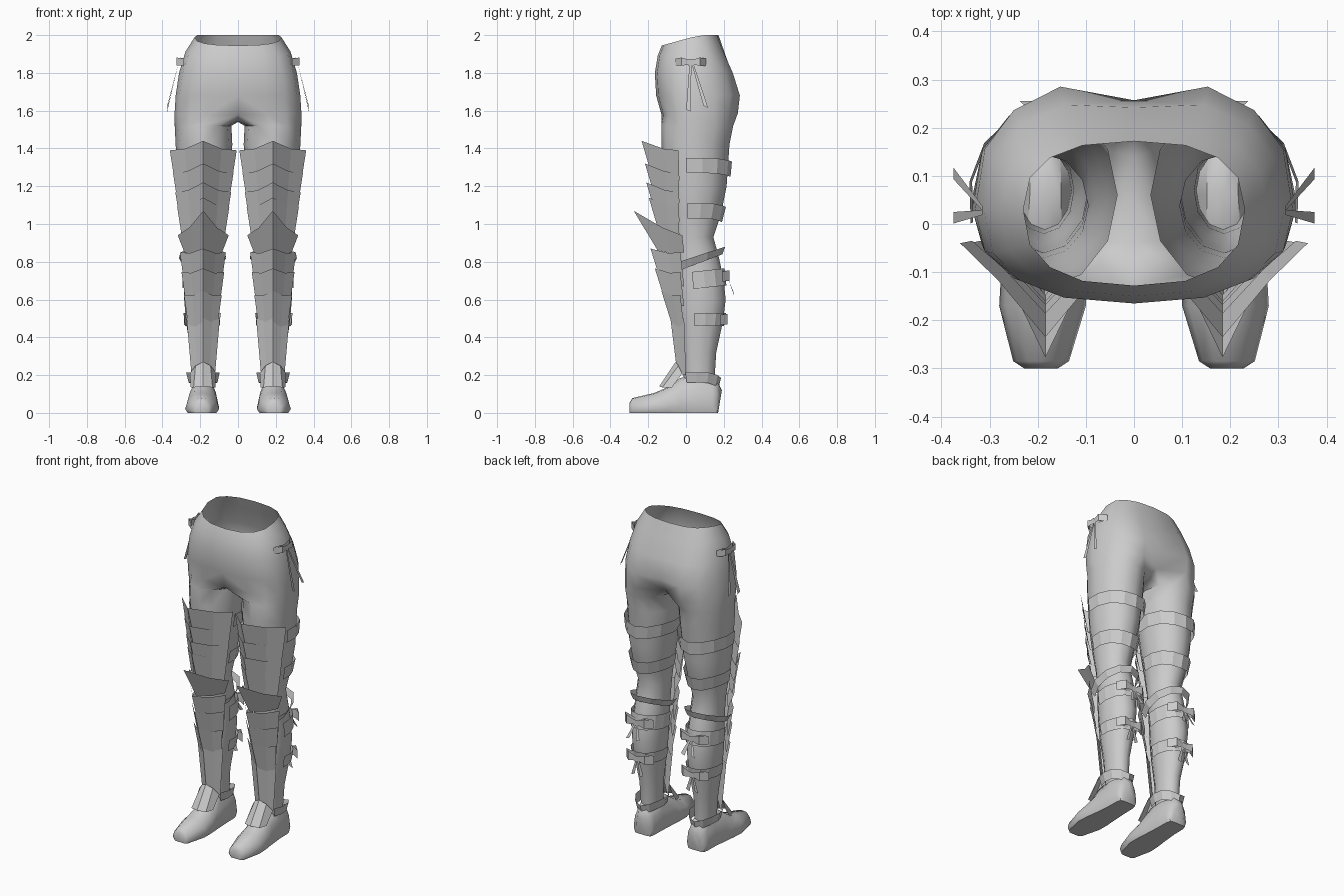
import bpy, bmesh, math
from mathutils import Vector

if "Cube" in bpy.data.objects:
    bpy.data.objects.remove(bpy.data.objects["Cube"])

grey = bpy.data.materials.new("light_grey")
grey.diffuse_color = (0.6, 0.6, 0.6, 1)
grey.use_nodes = True
grey.node_tree.nodes["Principled BSDF"].inputs["Base Color"].default_value = grey.diffuse_color


def make(name, verts, faces, smooth=None):
    """Mesh for the +x half, mirrored to the other side."""
    bm = bmesh.new()
    vs = [bm.verts.new(v) for v in verts]
    for f in faces:
        bm.faces.new([vs[i] for i in f])
    bmesh.ops.recalc_face_normals(bm, faces=bm.faces)
    me = bpy.data.meshes.new(name)
    bm.to_mesh(me)
    bm.free()
    me.materials.append(grey)
    ob = bpy.data.objects.new(name, me)
    bpy.context.collection.objects.link(ob)
    bpy.context.view_layer.objects.active = ob
    ob.select_set(True)
    if smooth:
        bpy.ops.object.shade_smooth_by_angle(angle=math.radians(smooth))
    mod = ob.modifiers.new("mirror", 'MIRROR')
    mod.use_clip = True
    bpy.ops.object.modifier_apply(modifier="mirror")
    ob.select_set(False)
    return ob


def grid(rows, cols, closed=False, start=0):
    n = cols if closed else cols - 1
    return [(start + r * cols + i, start + r * cols + (i + 1) % cols,
             start + (r + 1) * cols + (i + 1) % cols, start + (r + 1) * cols + i)
            for r in range(rows - 1) for i in range(n)]


# Leg sections: z, inner x, outer x, front y, back y
LEG = [(1.52, .035, .335, -.13, .25), (1.42, .03, .33, -.13, .23), (1.2, .055, .32, -.11, .215),
       (1.05, .08, .30, -.09, .185), (.93, .095, .28, -.07, .145), (.82, .095, .28, -.06, .175),
       (.7, .095, .285, -.055, .2), (.6, .095, .285, -.05, .21), (.48, .105, .275, -.04, .195),
       (.32, .125, .25, -.02, .16), (.16, .13, .24, -.01, .15)]


def leg_at(z):
    for a, b in zip(LEG, LEG[1:]):
        if b[0] <= z <= a[0]:
            t = (a[0] - z) / (a[0] - b[0])
            return [p + (q - p) * t for p, q in zip(a[1:], b[1:])]
    return LEG[-1][1:]


def leg_point(z, deg, off=0.0):
    x0, x1, y0, y1 = leg_at(z)
    c, s = math.cos(math.radians(deg)), math.sin(math.radians(deg))
    return Vector(((x0 + x1) / 2 + ((x1 - x0) / 2 + off) * c,
                   (y0 + y1) / 2 + ((y1 - y0) / 2 + off) * s, z))


# Hips: half rings from front centre to back centre, open at the waist
# front z, back z, half width, front y, back y, cleft depth
HIPS = [(1.945, 2.0, .23, -.128, .172, 0), (1.89, 1.92, .278, -.15, .205, .005),
        (1.80, 1.80, .312, -.165, .262, .02), (1.68, 1.68, .33, -.158, .302, .045),
        (1.58, 1.585, .336, -.13, .29, .09)]
verts = []
for zf, zb, a, yf, yb, cleft in HIPS:
    for i in range(9):
        t = math.radians(-90 + 22.5 * i)
        s = math.sin(t)
        x = a * max(math.cos(t), 0) ** .8 if 0 < i < 8 else 0
        y = .03 + (yb - .03 if s > 0 else .03 - yf) * math.copysign(abs(s) ** .8, s)
        if i == 8:
            y -= cleft
        verts.append((x, y, zf + (zb - zf) * min(1, max(0, (y - yf) / (yb - yf)) * 1.5)))
faces = grid(5, 9)
# Crotch points, then closed leg rings
verts += [(0, .14, 1.55), (0, .05, 1.54), (0, -.04, 1.545)]
base = len(verts)
for z, *_ in LEG:
    verts += [leg_point(z, -120 + 30 * i) for i in range(12)]
top = list(range(36, 48))
faces += [(top[i], top[(i + 1) % 12], base + (i + 1) % 12, base + i) for i in range(12)]
faces += grid(len(LEG), 12, True, base)
make("hips_and_legs", verts, faces, 60)

# Shoes: sections along y with centre x, half width, height
SHOE = [(-.3, .193, .035, .05), (-.285, .193, .058, .078), (-.17, .19, .09, .105), (-.1, .188, .088, .135),
        (-.03, .186, .08, .185), (.06, .184, .072, .2), (.14, .184, .07, .19), (.165, .184, .062, .17),
        (.19, .184, .04, .12)]
verts = []
for y, cx, w, h in SHOE:
    for u, v in ((-.85, 0), (-1, .2), (-.85, .6), (-.45, .95), (0, 1), (.45, .95), (.85, .6), (1, .2), (.85, 0)):
        yy = y - .02 * (1 - v) if y > .17 else y
        verts.append((cx + u * w, yy, h * v))
faces = grid(len(SHOE), 9, True) + [tuple(range(9)), tuple(range(72, 81))]
make("shoes", verts, faces, 50)


def plate(name, cx, top, bottom):
    """Ridged plate; each row is ridge y, ridge z, side y, side z, half width."""
    verts = []
    for ry, rz, sy, sz, w in (top, bottom):
        for u in (-1, -.55, 0, .55, 1):
            k = {0: 0, .55: .6, 1: 1}[abs(u)]
            lift = -.012 if abs(u) == .55 else 0
            verts.append((cx + u * w, ry + (sy - ry) * k, rz + (sz - rz) * k + lift))
    make(name, verts, grid(2, 5))


# Overlapping thigh plates
for n, (ry, rz, w) in enumerate([(-.235, 1.44, .177), (-.217, 1.32, .160), (-.21, 1.22, .148), (-.197, 1.14, .138)]):
    plate(f"thigh_plate_{n + 1}", .184, (ry, rz, -.04, rz - .05, w),
          (ry + .05, rz - .17, -.035, rz - .21, w - .025))
# Pointed knee plate
plate("knee_plate", .184, (-.277, 1.07, -.02, .94, .135), (-.15, .86, -.01, .85, .1))
# Shin plates
for n, (ry, rz, w) in enumerate([(-.188, .87, .122), (-.165, .765, .113), (-.13, .645, .1)]):
    plate(f"shin_plate_{n + 1}", .186, (ry, rz, -.03, rz - .02, w),
          (ry + .05, rz - .16, -.01, rz - .2, w - .025))
plate("shin_plate_4", .184, (-.085, .52, -.01, .5, .088), (-.05, .24, 0, .2, .062))
# Instep plate over the shoe
make("instep_plate", [(.145, -.04, .25), (.184, -.055, .27), (.225, -.04, .25),
                      (.135, -.125, .135), (.184, -.142, .14), (.235, -.125, .135),
                      (.115, -.02, .21), (.255, -.02, .21), (.12, -.075, .135), (.25, -.075, .135)],
     [(0, 1, 4, 3), (1, 2, 5, 4), (6, 0, 3, 8), (2, 7, 9, 5)])


def band(name, z0, z1, o0, o1, a0=-15, a1=195, dip=0.0, tilt=0.0):
    """Strap round the back of the leg, z0 top and z1 bottom, o0/o1 clearances."""
    verts = []
    for z, o in ((z0, o0), (z1, o1)):
        for i in range(9):
            a = a0 + (a1 - a0) * i / 8
            s = math.sin(math.radians(a))
            p = leg_point(z, a, o)
            p.z += tilt * s - dip * max(0, s) ** 4
            verts.append(p)
    make(name, verts, grid(2, 9))


band("upper_thigh_strap", 1.35, 1.27, .018, .016, dip=.02)
band("lower_thigh_strap", 1.11, 1.03, .014, .012, dip=.02)
band("knee_strap", .83, .79, .035, .012, -45, 225, tilt=.05)
band("upper_calf_strap", .75, .66, .014, .01, tilt=.015)
band("lower_calf_strap", .53, .46, .012, .01)
band("ankle_cuff", .215, .16, .032, .022, -40, 220, dip=.03)


def bow(name, centre, side, out, span, loop, tails):
    """Flat ribbon bow: two loops, a knot and hanging tails (side, out, drop)."""
    c, s, o, up = Vector(centre), Vector(side), Vector(out), Vector((0, 0, 1))
    verts, faces = [], []

    def quad(pts):
        n = len(verts)
        verts.extend(c + s * a + o * b + up * h for a, b, h in pts)
        faces.append((n, n + 1, n + 2, n + 3))
    for k in (-1, 1):
        for b in (.015, -.005):
            quad([(0, b, .012), (k * span * .6, b + .005, loop), (k * span * .6, b + .005, -loop * .6), (0, b, -.012)])
            quad([(k * span * .6, b + .005, loop), (k * span, -.02, loop * .8),
                  (k * span, -.02, -loop * .7), (k * span * .6, b + .005, -loop * .6)])
    quad([(-.012, .02, .018), (.012, .02, .018), (.012, .02, -.018), (-.012, .02, -.018)])
    for a, b, d in tails:
        quad([(a * .1 - .005, .01, 0), (a * .1 + .005, .01, 0), (a + .012, b, -d), (a - .012, b, -d + .01)])
    make(name, verts, faces)


# Ribbon bows on the hips and behind the calves
bow("hip_bow", (.305, .025, 1.855), (0, 1, 0), (1, 0, 0), .08, .026, [(-.012, .07, .26), (.08, .07, .24)])
bow("upper_calf_bow", (.19, .21, .72), (1, 0, 0), (0, 1, 0), .1, .035, [(-.035, .045, .1), (.035, .045, .1)])
bow("lower_calf_bow", (.19, .2, .49), (1, 0, 0), (0, 1, 0), .095, .035, [(-.03, .01, .11), (.03, .01, .11)])
